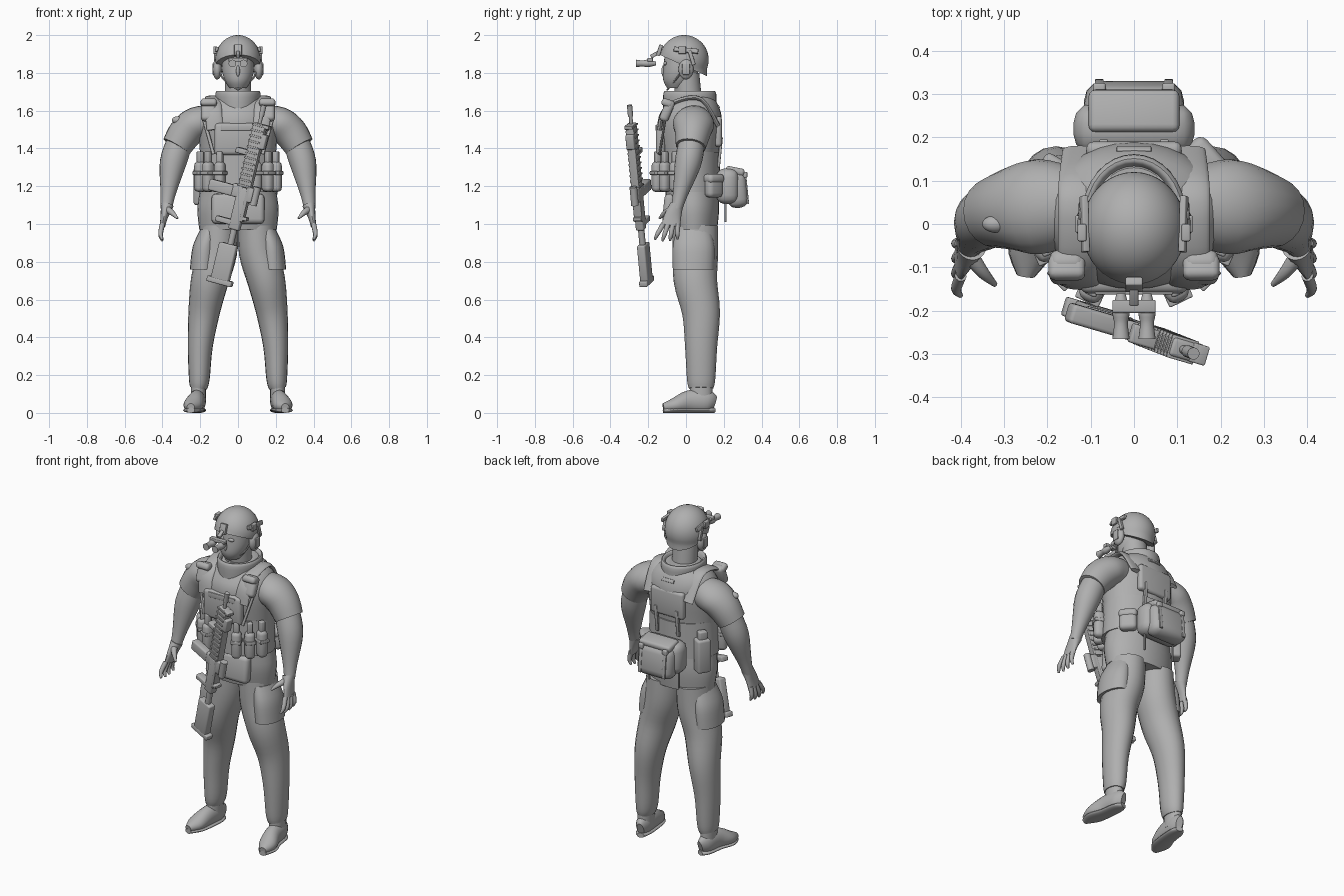
import bpy
import bmesh
import math
from mathutils import Matrix, Vector, Euler

cube = bpy.data.objects.get("Cube")
if cube:
    bpy.data.objects.remove(cube, do_unlink=True)

grey = bpy.data.materials.new("plain_grey")
grey.use_nodes = True
grey.diffuse_color = (0.43, 0.43, 0.43, 1)
grey.node_tree.nodes["Principled BSDF"].inputs["Base Color"].default_value = grey.diffuse_color
made = []
IDENTITY = Matrix.Identity(4)
SIDES = (("left_", 1), ("right_", -1))


def finish(name, bm, frame=IDENTITY, side=1):
    """Place the mesh, mirror it for the right side and make the object."""
    bm.transform(Matrix.Diagonal((side, 1, 1, 1)) @ frame)
    bmesh.ops.recalc_face_normals(bm, faces=bm.faces)
    mesh = bpy.data.meshes.new(name)
    bm.to_mesh(mesh)
    bm.free()
    mesh.materials.append(grey)
    obj = bpy.data.objects.new(name, mesh)
    bpy.context.collection.objects.link(obj)
    made.append(obj)


def smooth_rings(keys, steps=4):
    """Run a smooth spline through the key rings; a missing last radius repeats the one before."""
    keys = [Vector(key if len(key) == 5 else (*key, key[-1])) for key in keys]
    rings = []
    for i in range(len(keys) - 1):
        start, end = keys[i], keys[i + 1]
        pull_in = (end - keys[max(i - 1, 0)]) / 2
        pull_out = (keys[min(i + 2, len(keys) - 1)] - start) / 2
        for step in range(steps):
            t = step / steps
            ease = t * t * (3 - 2 * t)
            rings.append(start.lerp(end, ease) + pull_in * t * (1 - t) ** 2 - pull_out * t * t * (1 - t))
    return rings + [keys[-1]]


def loft(name, keys, flat=False, sides=20, frame=IDENTITY, side=1):
    """Skin elliptical rings (x, y, z, radius across, radius deep) along a path."""
    bm = bmesh.new()
    rings = smooth_rings(keys)
    centres = [Vector(ring[:3]) for ring in rings]
    loops = []
    for i, ring in enumerate(rings):
        tangent = centres[min(i + 1, len(rings) - 1)] - centres[max(i - 1, 0)]
        tangent = Vector((0, 0, 1)) if flat else tangent.normalized()
        across = Vector((1, 0, 0))
        across = (across - tangent * across.dot(tangent)).normalized()
        deep = tangent.cross(across)
        angles = [math.tau * k / sides for k in range(sides)]
        loops.append([bm.verts.new(centres[i] + across * ring[3] * math.cos(angle)
                                   + deep * ring[4] * math.sin(angle)) for angle in angles])
    for low, high in zip(loops, loops[1:]):
        for k in range(sides):
            bm.faces.new((low[k - 1], low[k], high[k], high[k - 1]))
    bm.faces.new(loops[0])
    bm.faces.new(loops[-1])
    finish(name, bm, frame, side)


def stack(name, rows):
    """Level rings (y, z, radius across, radius deep) on the middle line."""
    loft(name, [(0, *row) for row in rows], flat=True, sides=32)


def box(name, loc, size, tilt=0, lean=0, turn=0, soft=False, frame=IDENTITY, side=1):
    bm = bmesh.new()
    bmesh.ops.create_cube(bm, size=1)
    bm.transform(Matrix.Diagonal((*size, 1)))
    bmesh.ops.bevel(bm, geom=bm.edges[:], offset=min(size) * (.4 if soft else .2), segments=3,
                    profile=.5, affect='EDGES')
    bm.transform(Matrix.Translation(loc) @ Euler((tilt, lean, turn)).to_matrix().to_4x4())
    finish(name, bm, frame, side)


def ball(name, loc, radii, side=1):
    bm = bmesh.new()
    bmesh.ops.create_uvsphere(bm, u_segments=24, v_segments=14, radius=1)
    bm.transform(Matrix.Translation(loc) @ Matrix.Diagonal((*radii, 1)))
    finish(name, bm, side=side)


def belt_box(name, angle, height, size, soft=False, side=1):
    """A box carried on the waist, turned outwards; the angle runs from the front to the left."""
    loc = (.22 * math.sin(angle), .02 - .19 * math.cos(angle), height)
    box(name, loc, size, turn=angle, soft=soft, side=side)


# Jacket, cummerbund, collar, neck and head
stack("jacket", [(.04, .97, .205, .125), (.035, 1.08, .215, .14), (.03, 1.2, .2, .14), (.02, 1.35, .2, .15),
                 (.02, 1.54, .21, .17), (.03, 1.63, .18, .14), (.03, 1.69, .09, .1)])
stack("cummerbund", [(.02, 1.17, .21, .16), (.02, 1.38, .2, .16)])
stack("collar", [(.02, 1.6, .11, .14), (.02, 1.69, .12, .14), (.02, 1.7, .1, .12), (.02, 1.64, .08, .1)])
stack("neck", [(.02, 1.6, .07), (0, 1.8, .07)])
stack("masked_head", [(-.05, 1.72, .045, .05), (-.04, 1.76, .07, .08), (-.025, 1.82, .085, .095),
                      (-.01, 1.92, .08, .1)])
ball("nose", (0, -.12, 1.81), (.01, .01, .03))

# Helmet: a dome whose lower edge drops from brow to nape
bm = bmesh.new()
bmesh.ops.create_uvsphere(bm, u_segments=40, v_segments=28, radius=1)
for v in bm.verts:
    reach = math.hypot(v.co.x, v.co.y)
    if v.co.z < 0 and reach > .3:
        v.co.xy *= max(reach, .93) / reach
    v.co.z = max(v.co.z, -.25 - .45 * v.co.y)
bm.transform(Matrix.Translation((0, -.01, 1.87)) @ Matrix.Diagonal((.12, .13, .13, 1)))
finish("helmet", bm)

# Helmet fittings: headset, rails, chin straps and night goggles
for label, s in SIDES:
    ball(label + "eye", (.03, -.11, 1.85), (.02, .01, .01), s)
    ball(label + "ear_cup", (.11, 0, 1.82), (.025, .04, .055), s)
    box(label + "ear_cover", (.125, 0, 1.82), (.02, .04, .06), side=s)
    box(label + "headset_arm", (.12, .03, 1.88), (.015, .02, .08), tilt=.3, side=s)
    box(label + "helmet_rail", (.114, 0, 1.92), (.015, .13, .025), tilt=-.1, lean=-.3, side=s)
    box(label + "rail_clamp", (.12, -.02, 1.92), (.02, .04, .04), side=s)
    loft(label + "chin_strap", [(.1, 0, 1.84, .005), (.08, -.05, 1.77, .005), (0, -.1, 1.71, .005)],
         sides=8, side=s)
    loft(label + "goggle_tube", [(.03, -.16, 1.85, .01), (.03, -.2, 1.85, .02), (.03, -.23, 1.85, .016),
                                 (.03, -.265, 1.85, .02)], side=s)
box("goggle_shroud", (0, -.14, 1.92), (.04, .02, .06), tilt=-.3)
box("goggle_arm", (0, -.16, 1.9), (.02, .06, .02), tilt=.5)
box("goggle_bridge", (0, -.19, 1.87), (.1, .03, .02))

# Arms and gloved hands
for label, s in SIDES:
    loft(label + "sleeve", [(.13, .04, 1.54, .09), (.22, .04, 1.53, .09, .11), (.28, .035, 1.48, .09, .095),
                            (.325, .025, 1.41, .08)], side=s)
    loft(label + "forearm", [(.31, .03, 1.43, .07), (.345, .01, 1.32, .07), (.37, -.03, 1.16, .04),
                             (.38, -.05, 1.08, .03)], side=s)
    loft(label + "glove_palm", [(.375, -.05, 1.1, .035), (.39, -.07, 1.04, .02, .045), (.4, -.08, .99, .015, .05)],
         side=s)
    for i in range(4):
        y = -.045 - .025 * i
        tip = .92 - .01 * math.sin(i)
        loft(label + "finger", [(.4, y, 1, .014), (.41, y - .01 * i, tip + .03, .012),
                                (.4, y - .015 * i, tip, .006)], sides=10, side=s)
    loft(label + "thumb", [(.38, -.07, 1.08, .02), (.35, -.11, 1.06, .015), (.32, -.14, 1.03, .006)],
         sides=10, side=s)

# Trousers and boots
for label, s in SIDES:
    loft(label + "trouser_leg", [(.1, .05, .99, .1, .12), (.11, .05, .85, .105, .12), (.15, .05, .7, .1, .115),
                                 (.18, .08, .53, .083, .1), (.2, .08, .35, .066, .085),
                                 (.205, .08, .18, .055, .075), (.21, .08, .13, .045, .065)], side=s)
    loft(label + "cargo_pocket", [(.15, .04, .97, .05, .09), (.175, .04, .88, .065, .11),
                                  (.185, .04, .76, .07, .11)], flat=True, side=s)
    loft(label + "boot_shaft", [(.21, .08, .05, .04, .06), (.21, .08, .15, .04, .06)], side=s)
    foot = [(.2, .15, .05, .02, .04), (.21, .11, .06, .04, .06), (.22, .02, .06, .045, .06),
            (.24, -.06, .04, .05, .04), (.25, -.12, .03, .02)]
    loft(label + "boot", foot, side=s)
    loft(label + "boot_sole", [(x, y, .014, across * 1.05, .014) for x, y, z, across, *deep in foot], side=s)

# Vest panels, shoulder straps and pouches
box("chest_panel", (0, -.135, 1.45), (.25, .05, .17), soft=True)
box("chest_flap", (0, -.155, 1.51), (.18, .015, .03))
box("front_hem_pouch", (0, -.09, 1.08), (.28, .06, .16), tilt=-.1, soft=True)
for label, s in SIDES:
    loft(label + "shoulder_strap", [(.12, -.14, 1.5, .045, .012), (.13, -.12, 1.59, .045, .012),
                                    (.13, -.05, 1.65, .045, .012), (.13, .08, 1.66, .045, .012),
                                    (.12, .17, 1.52, .045, .012)], side=s)
    box(label + "shoulder_pouch", (.155, -.1, 1.6), (.08, .05, .12), tilt=-.4, soft=True, side=s)
    box(label + "shoulder_pouch_lid", (.155, -.1, 1.64), (.085, .06, .04), tilt=-.4, soft=True, side=s)
    loft(label + "chest_webbing", [(.18, -.11, 1.55, .01, .006), (.13, -.14, 1.37, .01, .006)], sides=8, side=s)
    for i in range(3):
        angle = .45 + .35 * i
        belt_box(label + "magazine_pouch", angle, 1.25, (.055, .06, .16), soft=True, side=s)
        belt_box(label + "pouch_band", angle, 1.27, (.06, .065, .02), side=s)
        belt_box(label + "spare_magazine", angle, 1.35, (.03, .03, .07), side=s)
belt_box("radio_pouch", -2.1, 1.2, (.08, .07, .2))
belt_box("radio", -2.1, 1.31, (.05, .04, .07))
belt_box("medical_pouch", 2.3, 1.2, (.1, .06, .12), soft=True)
belt_box("medical_flap", 2.3, 1.24, (.105, .07, .05), soft=True)
ball("shoulder_badge", (-.32, 0, 1.55), (.03, .02, .02))

# Back panel, waist pack and hanging straps
box("back_panel", (0, .17, 1.49), (.22, .04, .16), soft=True)
box("drag_handle", (0, .17, 1.62), (.08, .015, .02), tilt=.5)
box("waist_pack", (0, .22, 1.2), (.28, .12, .19), soft=True)
box("waist_pack_pocket", (0, .27, 1.18), (.23, .11, .19), tilt=.1, soft=True)
box("pack_lid", (0, .26, 1.28), (.21, .1, .04), tilt=-.2, soft=True)
for label, s in SIDES:
    box(label + "back_webbing", (.07, .18, 1.38), (.02, .015, .16), tilt=-.1, side=s)
    box(label + "pack_strap", (.08, .322, 1.18), (.02, .01, .15), tilt=.1, side=s)
    box(label + "pack_buckle", (.08, .31, 1.26), (.03, .03, .03), side=s)
    box(label + "hanging_strap", (.1, .21, 1.08), (.01, .01, .14), side=s)

# Slung rifle, built upright along its own axis and then placed
butt, muzzle = Vector((-.09, -.21, .68)), Vector((.14, -.3, 1.64))
along = (muzzle - butt).normalized()
top = Vector((1, -.3, 0))
top = (top - along * top.dot(along)).normalized()
gun = Matrix((top, along.cross(top), along)).transposed().to_4x4()
gun.translation = butt
# Each part: lower and upper edge, rear and front end
gun_parts = {
    "butt_pad": (-.08, .06, 0, .03), "stock": (-.06, .04, .02, .22), "receiver": (-.03, .03, .3, .53),
    "magazine_well": (-.06, 0, .47, .54), "rifle_magazine": (-.19, -.05, .47, .53),
    "handguard": (-.03, .03, .53, .88), "top_rail": (.02, .04, .35, .88), "optic_base": (.03, .06, .46, .54),
    "laser_unit": (.03, .06, .75, .83), "rear_sight": (.03, .06, .36, .38), "front_sight": (.03, .06, .86, .88),
    "pistol_grip": (-.11, -.02, .32, .35), "fore_grip": (-.09, -.02, .7, .73),
}
for name, (low, high, rear, front) in gun_parts.items():
    box(name, ((low + high) / 2, 0, (rear + front) / 2), (high - low, .045, front - rear), frame=gun)
gun_tubes = {"buffer_tube": (0, .17, .31, .017), "optic": (.07, .45, .55, .02),
             "barrel": (0, .87, .96, .01), "muzzle_brake": (0, .92, .98, .014)}
for name, (height, rear, front, radius) in gun_tubes.items():
    loft(name, [(height, 0, rear, radius), (height, 0, front, radius)], frame=gun)
for i in range(12):
    box("handguard_rib", (0, 0, .54 + .03 * i), (.065, .055, .01), frame=gun)

# Smooth shading with sharp edges kept
bpy.ops.object.select_all(action='DESELECT')
for obj in made:
    obj.select_set(True)
bpy.context.view_layer.objects.active = made[0]
bpy.ops.object.shade_smooth_by_angle(angle=math.radians(40))
